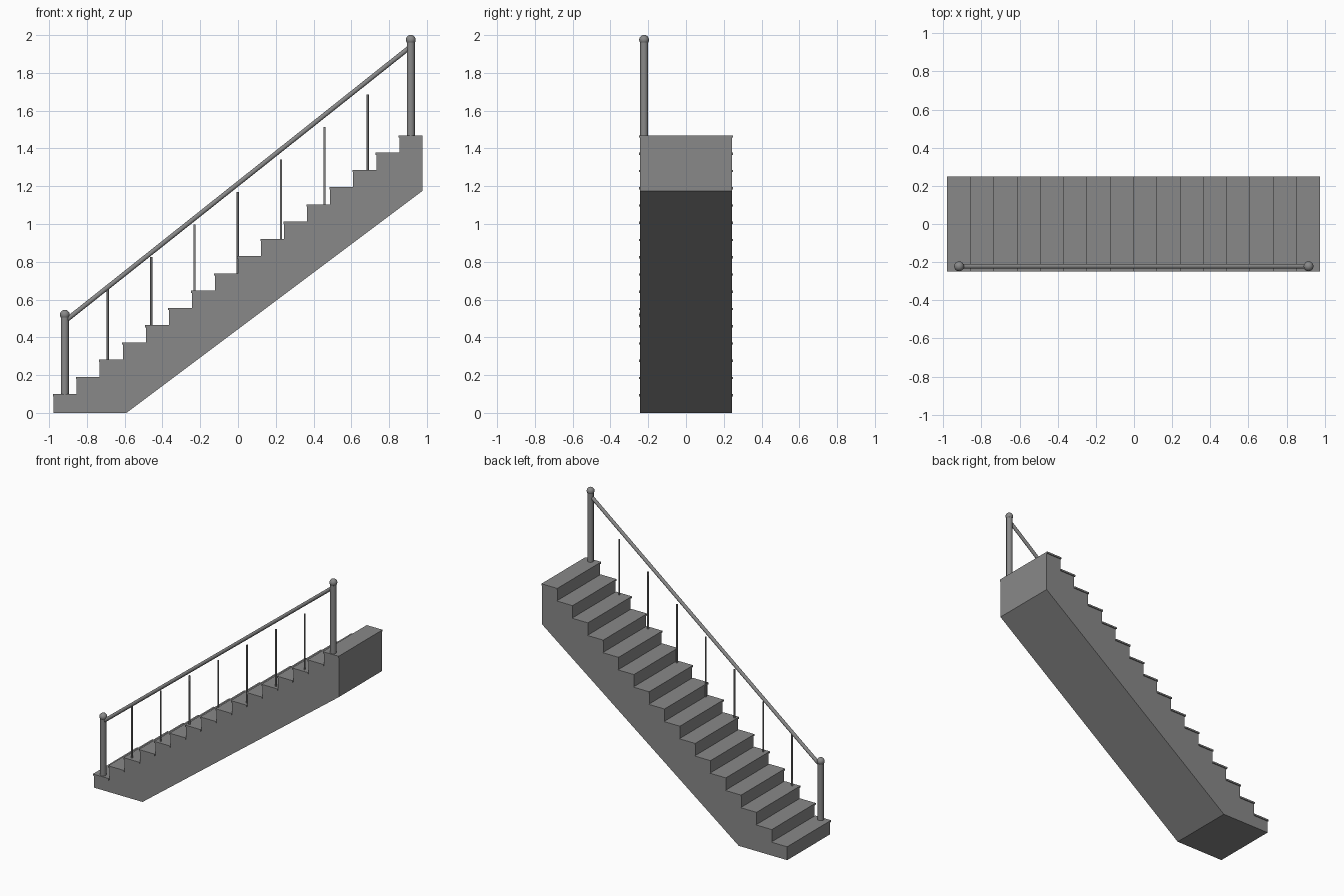
import bpy, bmesh, math
from mathutils import Vector

if "Cube" in bpy.data.objects:
    bpy.data.objects.remove(bpy.data.objects["Cube"])

STEPS, RUN, RISE = 16, 0.122, 0.0913
LEFT, FIRST = -0.976, 0.1
HALF, SLAB = 0.243, 0.012
RAIL_Y = -0.222

grey = bpy.data.materials.new("stone grey")
grey.use_nodes = True
grey.diffuse_color = (0.25, 0.25, 0.25, 1)
grey.node_tree.nodes["Principled BSDF"].inputs["Base Color"].default_value = grey.diffuse_color


def finish(obj, name, smooth=False):
    obj.name = name
    obj.data.materials.append(grey)
    if smooth:
        bpy.ops.object.shade_smooth_by_angle(angle=math.radians(50))


def box(name, low, high):
    low, high = Vector(low), Vector(high)
    bpy.ops.mesh.primitive_cube_add(size=1, location=(low + high) / 2)
    obj = bpy.context.object
    obj.scale = high - low
    finish(obj, name)


def rod(name, start, end, radius, sides):
    start, end = Vector(start), Vector(end)
    axis = end - start
    bpy.ops.mesh.primitive_cylinder_add(vertices=sides, radius=radius, depth=axis.length,
                                        location=(start + end) / 2)
    obj = bpy.context.object
    obj.rotation_euler = axis.to_track_quat("Z", "Y").to_euler()
    finish(obj, name, True)


def tread_top(i):
    return FIRST + i * RISE


# Stepped body: side profile extruded across the width
right = LEFT + STEPS * RUN
profile = [(right, 1.175), (-0.59, 0), (LEFT, 0)]
for i in range(STEPS):
    z = tread_top(i) - SLAB / 2
    profile += [(LEFT + i * RUN, z), (LEFT + (i + 1) * RUN, z)]
bm = bmesh.new()
side = bm.faces.new([bm.verts.new((x, -HALF, z)) for x, z in profile])
extruded = bmesh.ops.extrude_face_region(bm, geom=[side])["geom"]
bmesh.ops.translate(bm, vec=(0, 2 * HALF, 0),
                    verts=[v for v in extruded if isinstance(v, bmesh.types.BMVert)])
bmesh.ops.recalc_face_normals(bm, faces=bm.faces)
mesh = bpy.data.meshes.new("stair_body")
bm.to_mesh(mesh)
bm.free()
body = bpy.data.objects.new("stair_body", mesh)
bpy.context.collection.objects.link(body)
finish(body, "stair_body")

# Thin treads with a small nosing
for i in range(STEPS):
    x, z = LEFT + i * RUN, tread_top(i)
    box(f"tread_{i + 1}", (x - 0.004, -0.25, z - SLAB), (x + RUN, 0.25, z))

# Newel posts with ball caps
for name, x, base, cap in (("lower", -0.917, tread_top(0), 0.52),
                           ("upper", 0.915, tread_top(STEPS - 1), 1.975)):
    rod(f"{name}_post", (x, RAIL_Y, base - SLAB / 2), (x, RAIL_Y, cap - 0.015), 0.021, 16)
    bpy.ops.mesh.primitive_uv_sphere_add(segments=16, ring_count=10, radius=0.026,
                                         location=(x, RAIL_Y, cap))
    finish(bpy.context.object, f"{name}_post_ball", True)

# Handrail
rod("handrail", (-0.917, RAIL_Y, 0.485), (0.915, RAIL_Y, 1.94), 0.0125, 12)

# Balusters
for i in range(7):
    x = -0.689 + i * 0.2293
    step = int((x - LEFT + 0.001) / RUN)
    rod(f"baluster_{i + 1}", (x, RAIL_Y, tread_top(step) - SLAB / 2),
        (x, RAIL_Y, 0.653 + i * 0.1722), 0.006, 8)
